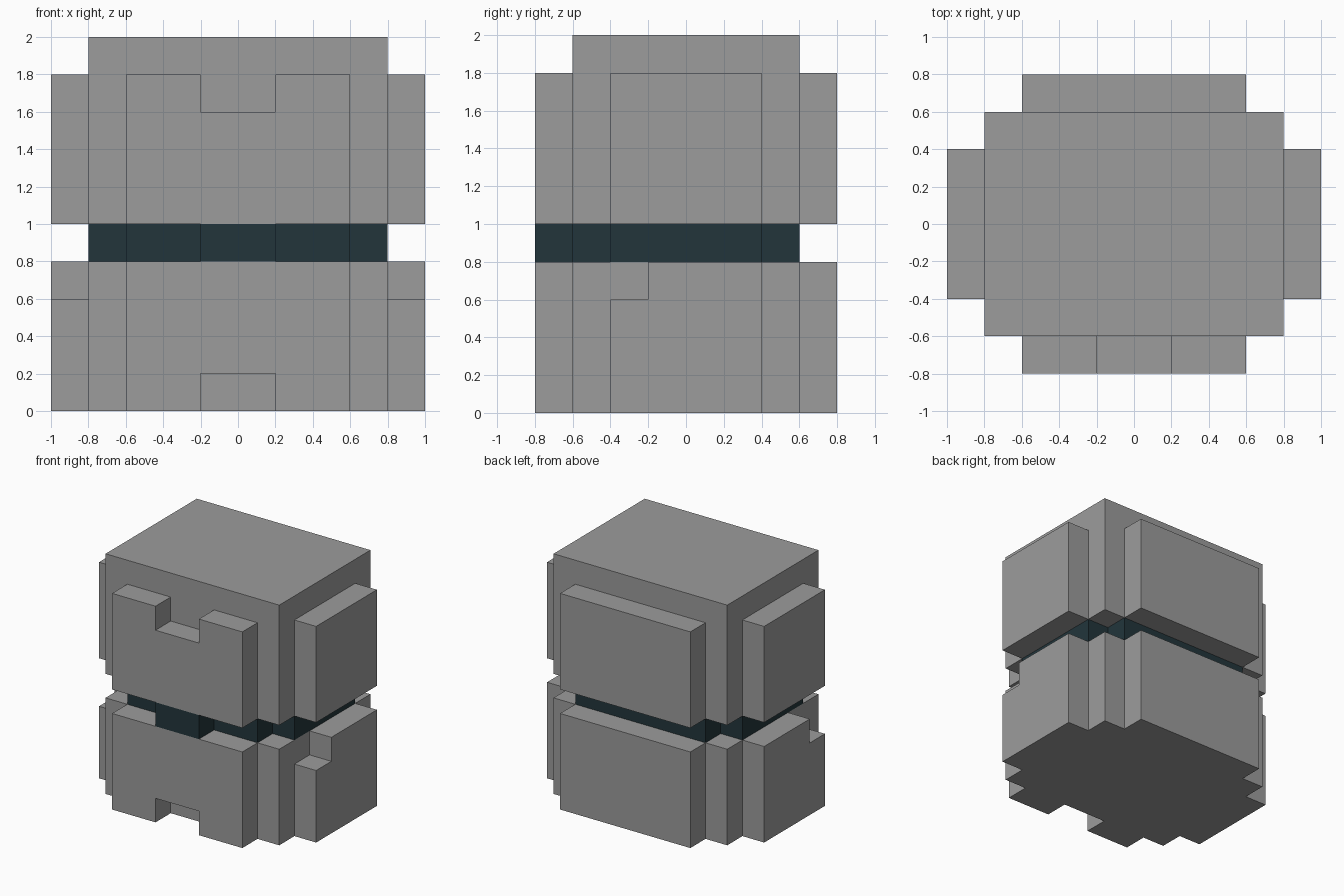
import bpy
import bmesh
from mathutils import Vector

if "Cube" in bpy.data.objects:
    bpy.data.objects.remove(bpy.data.objects["Cube"], do_unlink=True)


def make_material(name, rgb):
    mat = bpy.data.materials.new(name)
    mat.use_nodes = True
    mat.diffuse_color = (*rgb, 1)
    bsdf = next(n for n in mat.node_tree.nodes if n.type == "BSDF_PRINCIPLED")
    bsdf.inputs["Base Color"].default_value = (*rgb, 1)
    return mat


SHELL = make_material("shell grey", (0.332, 0.332, 0.332))
DARK = make_material("dark teal", (0.016, 0.036, 0.044))


def prism(name, outline, axis, start, end, mat):
    """Extrude a 2D outline along an axis; the outline uses the other two axes in order."""
    def place(p, d):
        co = list(p)
        co.insert("xyz".index(axis), d)
        return Vector(co)

    bm = bmesh.new()
    face = bm.faces.new([bm.verts.new(place(p, start)) for p in outline])
    ext = bmesh.ops.extrude_face_region(bm, geom=[face])
    verts = [v for v in ext["geom"] if isinstance(v, bmesh.types.BMVert)]
    bmesh.ops.translate(bm, verts=verts, vec=place((0, 0), end - start))
    bmesh.ops.recalc_face_normals(bm, faces=bm.faces)
    mesh = bpy.data.meshes.new(name)
    bm.to_mesh(mesh)
    bm.free()
    mesh.materials.append(mat)
    obj = bpy.data.objects.new(name, mesh)
    bpy.context.collection.objects.link(obj)
    return obj


def rect(a0, a1, b0, b1):
    return [(a0, b0), (a1, b0), (a1, b1), (a0, b1)]


# Main blocks: lower body and upper head
prism("lower_body", rect(-0.8, 0.8, -0.6, 0.6), "z", 0, 0.8, SHELL)
prism("upper_body", rect(-0.8, 0.8, -0.6, 0.6), "z", 1, 2, SHELL)

# Dark core between the blocks, with its corners cut in
quarter = [(0.8, 0.4), (0.6, 0.4), (0.6, 0.6)]
cross = (quarter
         + [(-x, y) for x, y in reversed(quarter)]
         + [(-x, -y) for x, y in quarter]
         + [(x, -y) for x, y in reversed(quarter)])
prism("dark_core", cross, "z", 0.8, 1, DARK)
prism("front_latch", rect(-0.2, 0.2, -0.8, -0.6), "z", 0.8, 1, DARK)

# Front plates: the upper is notched at its top edge, the lower at its bottom edge
prism("upper_front_plate",
      [(-0.6, 1), (0.6, 1), (0.6, 1.8), (0.2, 1.8), (0.2, 1.6),
       (-0.2, 1.6), (-0.2, 1.8), (-0.6, 1.8)], "y", -0.8, -0.6, SHELL)
prism("lower_front_plate",
      [(-0.6, 0), (-0.2, 0), (-0.2, 0.2), (0.2, 0.2), (0.2, 0),
       (0.6, 0), (0.6, 0.8), (-0.6, 0.8)], "y", -0.8, -0.6, SHELL)

# Plain back plates
prism("upper_back_plate", rect(-0.6, 0.6, 1, 1.8), "y", 0.6, 0.8, SHELL)
prism("lower_back_plate", rect(-0.6, 0.6, 0, 0.8), "y", 0.6, 0.8, SHELL)

# Side plates: the lower ones are stepped at the upper front corner
stepped = [(-0.4, 0), (0.4, 0), (0.4, 0.8), (-0.2, 0.8), (-0.2, 0.6), (-0.4, 0.6)]
for side, s in (("left", 1), ("right", -1)):
    prism(f"upper_{side}_plate", rect(-0.4, 0.4, 1, 1.8), "x", 0.8 * s, s, SHELL)
    prism(f"lower_{side}_plate", stepped, "x", 0.8 * s, s, SHELL)
